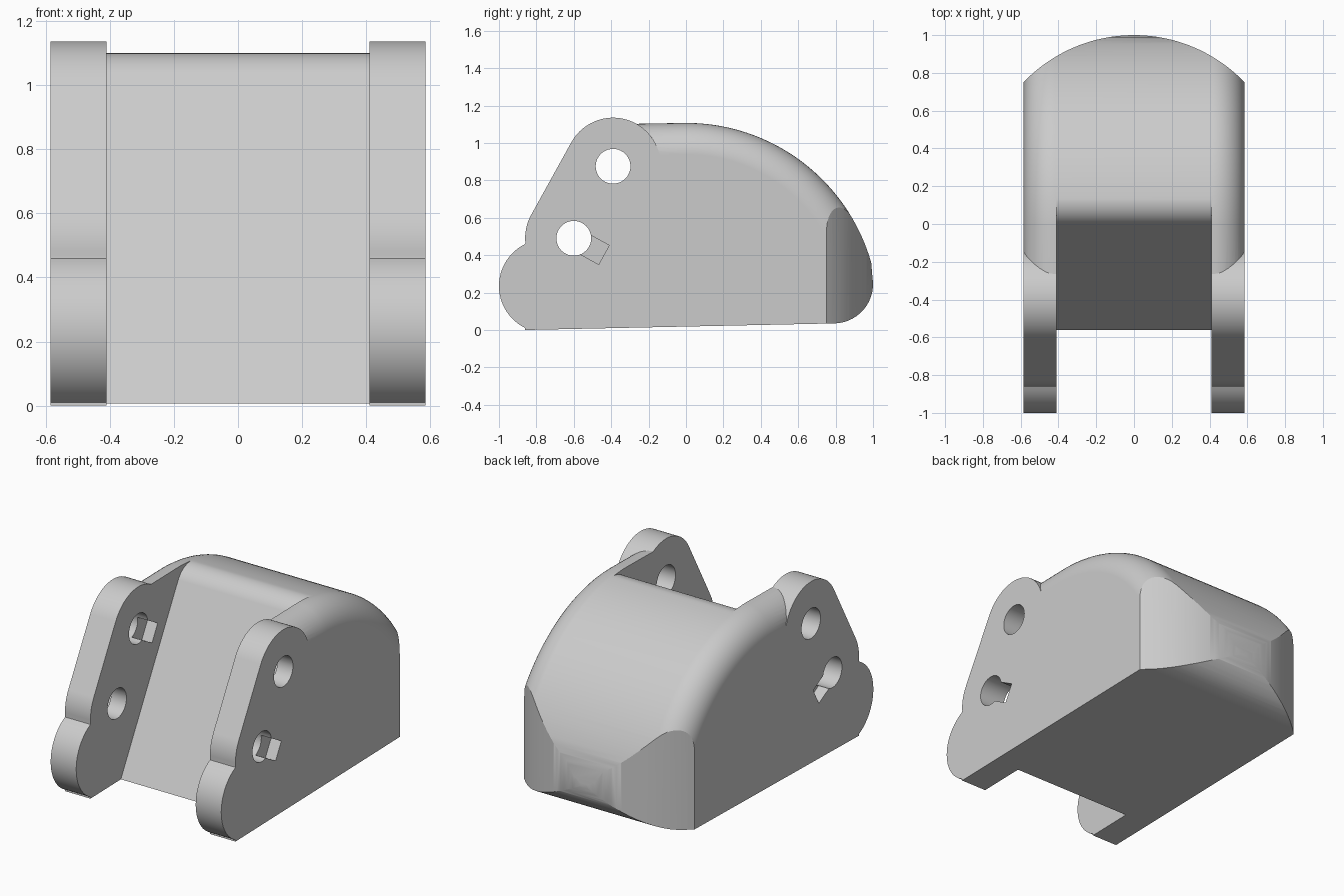
import bpy, bmesh
from math import sin, cos, radians, sqrt, pi

cube = bpy.data.objects.get("Cube")
if cube:
    bpy.data.objects.remove(cube, do_unlink=True)

W = 0.585        # half width of the bracket
SLOT = 0.41      # half width of the front slot
ROUND = 0.167    # radius of the rounded shoulders
ARC_R, TOP = 1.03, 1.107
TILT = radians(151.2)   # direction the slanted front faces

grey = bpy.data.materials.new("light_grey")
grey.use_nodes = True
grey.diffuse_color = (0.6, 0.6, 0.6, 1)
grey.node_tree.nodes["Principled BSDF"].inputs["Base Color"].default_value = (0.6, 0.6, 0.6, 1)


def arc(cx, cy, r, a0, a1, n):
    return [(cx + r * cos(a0 + (a1 - a0) * i / n),
             cy + r * sin(a0 + (a1 - a0) * i / n)) for i in range(n + 1)]


def loft(name, rings):
    """Skin matching rings of 3D points and cap both ends."""
    bm = bmesh.new()
    rows = [[bm.verts.new(p) for p in ring] for ring in rings]
    count = len(rows[0])
    for a, b in zip(rows, rows[1:]):
        for i in range(count):
            j = (i + 1) % count
            bm.faces.new((a[i], a[j], b[j], b[i]))
    bm.faces.new(rows[0])
    bm.faces.new(rows[-1])
    bmesh.ops.recalc_face_normals(bm, faces=bm.faces)
    mesh = bpy.data.meshes.new(name)
    bm.to_mesh(mesh)
    bm.free()
    mesh.materials.append(grey)
    ob = bpy.data.objects.new(name, mesh)
    bpy.context.collection.objects.link(ob)
    return ob


def side_prism(name, pts, x0, x1):
    return loft(name, [[(x, y, z) for y, z in pts] for x in (x0, x1)])


def combine(target, tool, operation):
    tool.hide_render = True
    bpy.context.view_layer.objects.active = target
    mod = target.modifiers.new(operation.lower(), 'BOOLEAN')
    mod.operation, mod.solver, mod.object = operation, 'EXACT', tool
    bpy.ops.object.modifier_apply(modifier=mod.name)
    bpy.data.objects.remove(tool, do_unlink=True)


# Domed body: the top and back curve sink by d towards each side
def body_profile(d):
    pts = [(-0.86, 0.0), (-0.39, TOP - 0.007 - d)]
    pts += arc(0, TOP - ARC_R, ARC_R - d, pi / 2, radians(16), 36)
    pts += arc(0.79, 0.245, 0.21, radians(10), -pi / 2, 14)
    return pts


half = [(W - ROUND + ROUND * sin(t), ROUND * (1 - cos(t)))
        for t in (pi / 2 * i / 12 for i in range(13))]
layers = [(-x, d) for x, d in reversed(half)] + half
body = loft("bracket_body", [[(x, y, z) for y, z in body_profile(d)] for x, d in layers])

# Curved back, cut to a broad vertical arc
back = [(x, 0.19 + sqrt(0.81 ** 2 - x * x)) for x in (0.7 - 1.4 * i / 48 for i in range(49))]
back += [(-0.7, -1.2), (0.7, -1.2)]
combine(body, loft("back_trim", [[(x, y, z) for x, y in back] for z in (-0.3, 1.5)]), 'INTERSECT')

# Lugs: lower bulge, waist and rounded head
lug = [(-0.86, 0.0)]
lug += arc(-0.75, 0.235, 0.25, radians(244), radians(116), 24)
lug += arc(-0.60, 0.49, 0.26, radians(185), TILT, 8)
lug += arc(-0.39, 0.88, 0.255, TILT, radians(-20), 32)
lug += [(-0.1, 0.3)]
combine(body, side_prism("lugs", lug, -W, W), 'UNION')

# Slot between the lugs, with a slanted wall and rounded crest
slot = [(-1.2, -0.2), (-0.676, -0.2)]
slot += arc(0.121, 0.96, 0.139, TILT, radians(82), 14)
slot += [(0.14, 1.5), (-1.2, 1.5)]
combine(body, side_prism("slot_cutter", slot, -SLOT, SLOT), 'DIFFERENCE')

# Pin holes, each with a blind square key pocket on every lug
ux, uz = sin(TILT - pi / 2), cos(TILT - pi / 2) * -1
for hy, hz, x0, x1 in ((-0.6, 0.49, W - 0.07, 0.7), (-0.39, 0.875, 0.3, SLOT + 0.07)):
    combine(body, side_prism("pin_hole", arc(hy, hz, 0.093, 0, 2 * pi, 40)[:-1], -0.8, 0.8),
            'DIFFERENCE')
    key = [(hy + 0.876 * a + 0.482 * b, hz - 0.482 * a + 0.876 * b)
           for a, b in ((0, -0.058), (0.184, -0.058), (0.184, 0.058), (0, 0.058))]
    for s in (-1, 1):
        combine(body, side_prism("key_pocket", key, s * x0, s * x1), 'DIFFERENCE')

# Smooth the curves and keep the flat sides flat
bpy.ops.object.select_all(action='DESELECT')
body.select_set(True)
bpy.context.view_layer.objects.active = body
bpy.ops.object.shade_smooth_by_angle(angle=radians(25))
weighted = body.modifiers.new("weighted_normals", 'WEIGHTED_NORMAL')
weighted.keep_sharp = True
